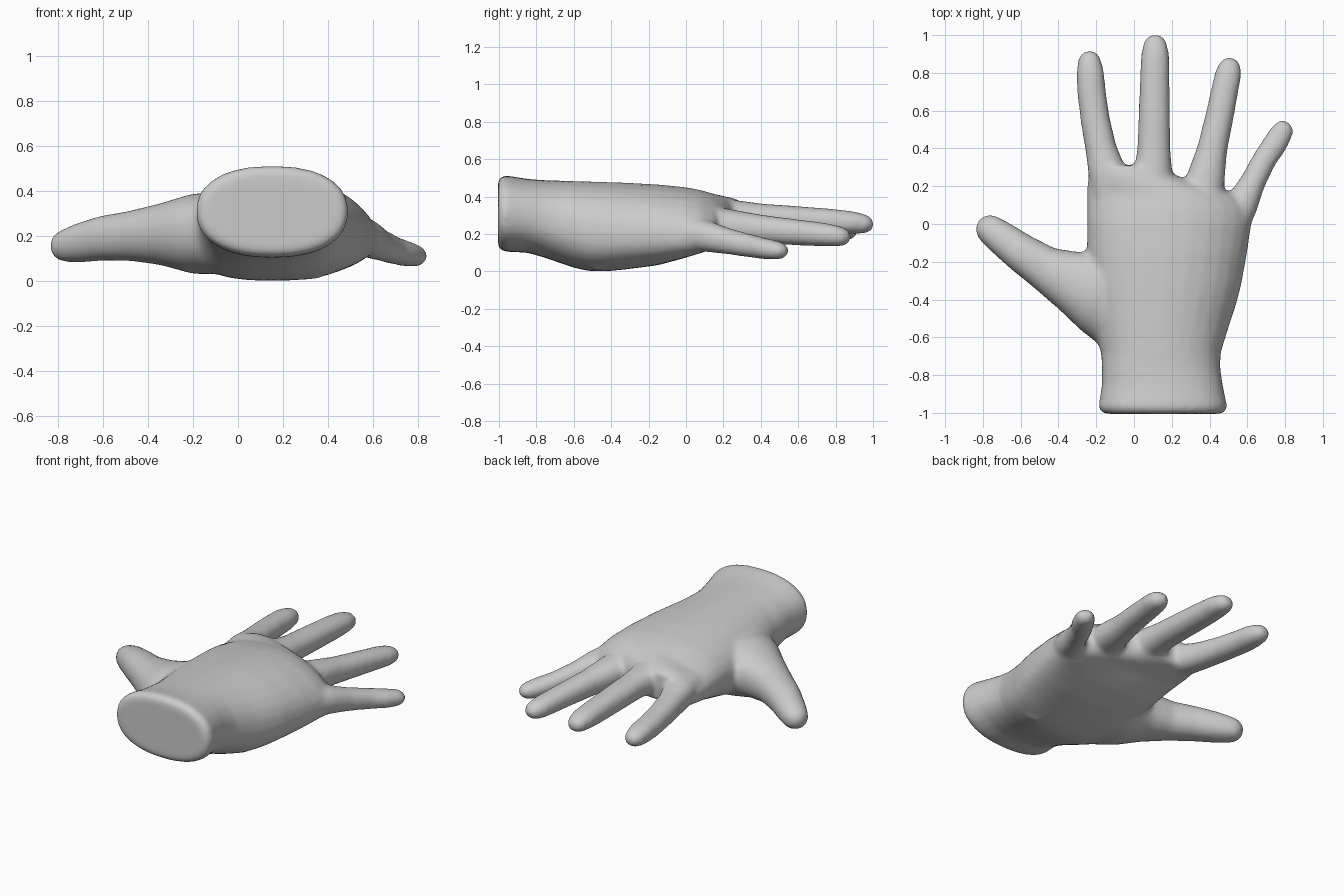
import bpy, bmesh, math
from mathutils import Vector

SIDES = 28
skin = bpy.data.materials.new("plain_grey")
skin.diffuse_color = (0.6, 0.6, 0.6, 1)

bm = bmesh.new()


def loft(rings):
    """Skin a closed tube through rings of points."""
    loops = [[bm.verts.new(p) for p in ring] for ring in rings]
    for a, b in zip(loops, loops[1:]):
        for i in range(SIDES):
            j = (i + 1) % SIDES
            bm.faces.new((a[i], a[j], b[j], b[i]))
    bm.faces.new(loops[0][::-1])
    bm.faces.new(loops[-1])


def oval(power):
    """Unit superellipse points."""
    for i in range(SIDES):
        t = 2 * math.pi * i / SIDES
        c, s = math.cos(t), math.sin(t)
        yield (math.copysign(abs(c) ** (2 / power), c),
               math.copysign(abs(s) ** (2 / power), s))


def palm(sections):
    """Each section: y, left x, right x, bottom z, top z, left drop, right drop."""
    rings = []
    for y, x0, x1, z0, z1, dl, dr in sections:
        cx, hx, cz, hz = (x0 + x1) / 2, (x1 - x0) / 2, (z0 + z1) / 2, (z1 - z0) / 2
        rings.append([(cx + hx * u, y, cz + hz * v - (dr if u > 0 else dl) * u * u)
                      for u, v in oval(2.3)])
    loft(rings)


def digit(stations):
    """Each station: x, y, z, half width, half height; the tip is rounded off."""
    pts = [Vector(s[:3]) for s in stations]
    sizes = [s[3:] for s in stations]
    d = (pts[-1] - pts[-2]).normalized()
    end, (w, h) = pts[-1], sizes[-1]
    for step, shrink in ((0.5, 0.86), (0.85, 0.55), (0.98, 0.22)):
        pts.append(end + d * w * step)
        sizes.append((w * shrink, h * shrink))
    rings = []
    for i, (p, (w, h)) in enumerate(zip(pts, sizes)):
        t = pts[min(i + 1, len(pts) - 1)] - pts[max(i - 1, 0)]
        side = Vector((t.y, -t.x, 0)).normalized()
        up = side.cross(t).normalized()
        rings.append([p + side * w * u + up * h * v for u, v in oval(2.2)])
    loft(rings)


# Wrist and palm, arched across the knuckles
palm([
    (-1.005, -0.165, 0.475, 0.125, 0.495, 0, 0),
    (-0.97, -0.19, 0.495, 0.105, 0.515, 0, 0),
    (-0.85, -0.17, 0.47, 0.10, 0.495, 0, 0),
    (-0.76, -0.17, 0.457, 0.075, 0.488, 0, 0.005),
    (-0.68, -0.175, 0.46, 0.047, 0.486, 0.01, 0.015),
    (-0.60, -0.20, 0.485, 0.02, 0.483, 0.02, 0.025),
    (-0.52, -0.225, 0.51, 0.002, 0.481, 0.03, 0.035),
    (-0.43, -0.24, 0.54, 0.0, 0.478, 0.03, 0.04),
    (-0.33, -0.25, 0.567, 0.01, 0.475, 0.03, 0.045),
    (-0.15, -0.25, 0.60, 0.033, 0.465, 0.02, 0.055),
    (0.00, -0.25, 0.622, 0.075, 0.45, 0.02, 0.075),
    (0.08, -0.25, 0.625, 0.11, 0.435, 0.03, 0.10),
    (0.15, -0.25, 0.57, 0.145, 0.415, 0.04, 0.10),
    (0.20, -0.25, 0.42, 0.16, 0.405, 0.04, 0.06),
    (0.25, -0.24, 0.24, 0.175, 0.393, 0.04, 0.03),
    (0.31, -0.23, 0.13, 0.19, 0.37, 0.04, 0.01),
])

# Pads at the heel of the palm
digit([
    (0.0, -0.62, 0.20, 0.08, 0.08),
    (-0.04, -0.52, 0.16, 0.15, 0.13),
    (-0.06, -0.38, 0.16, 0.16, 0.135),
    (-0.06, -0.25, 0.19, 0.13, 0.125),
])
digit([
    (0.28, -0.62, 0.18, 0.10, 0.10),
    (0.30, -0.48, 0.145, 0.16, 0.142),
    (0.32, -0.32, 0.17, 0.16, 0.145),
    (0.34, -0.15, 0.20, 0.13, 0.14),
])

# Thumb
digit([
    (-0.05, -0.43, 0.21, 0.25, 0.18),
    (-0.19, -0.345, 0.21, 0.235, 0.18),
    (-0.34, -0.30, 0.207, 0.162, 0.138),
    (-0.475, -0.232, 0.20, 0.118, 0.112),
    (-0.60, -0.15, 0.19, 0.102, 0.10),
    (-0.70, -0.075, 0.17, 0.09, 0.088),
    (-0.76, -0.03, 0.157, 0.08, 0.075),
])

# Index finger
digit([
    (-0.10, 0.02, 0.27, 0.10, 0.09),
    (-0.143, 0.28, 0.265, 0.10, 0.09),
    (-0.175, 0.40, 0.25, 0.083, 0.08),
    (-0.205, 0.55, 0.24, 0.078, 0.072),
    (-0.225, 0.70, 0.23, 0.076, 0.068),
    (-0.232, 0.80, 0.225, 0.074, 0.064),
    (-0.235, 0.855, 0.22, 0.064, 0.056),
])

# Middle finger
digit([
    (0.10, 0.05, 0.29, 0.12, 0.10),
    (0.102, 0.28, 0.29, 0.10, 0.09),
    (0.105, 0.40, 0.285, 0.088, 0.078),
    (0.108, 0.60, 0.275, 0.083, 0.074),
    (0.11, 0.80, 0.265, 0.078, 0.068),
    (0.112, 0.90, 0.26, 0.075, 0.06),
    (0.112, 0.94, 0.255, 0.066, 0.054),
])

# Ring finger
digit([
    (0.33, 0.0, 0.265, 0.12, 0.10),
    (0.375, 0.22, 0.245, 0.105, 0.09),
    (0.415, 0.40, 0.225, 0.08, 0.078),
    (0.455, 0.58, 0.21, 0.075, 0.07),
    (0.485, 0.73, 0.197, 0.072, 0.064),
    (0.50, 0.80, 0.19, 0.07, 0.058),
    (0.504, 0.82, 0.187, 0.064, 0.054),
])

# Little finger
digit([
    (0.44, -0.15, 0.23, 0.10, 0.10),
    (0.568, 0.10, 0.19, 0.088, 0.085),
    (0.628, 0.22, 0.162, 0.068, 0.07),
    (0.69, 0.34, 0.137, 0.064, 0.062),
    (0.75, 0.43, 0.12, 0.066, 0.056),
    (0.785, 0.49, 0.112, 0.06, 0.05),
])

bmesh.ops.recalc_face_normals(bm, faces=bm.faces)
mesh = bpy.data.meshes.new("hand")
bm.to_mesh(mesh)
bm.free()
mesh.materials.append(skin)
hand = bpy.data.objects.new("hand", mesh)
bpy.context.collection.objects.link(hand)

# Fuse the parts into one skin and soften the joins
remesh = hand.modifiers.new("fuse", 'REMESH')
remesh.mode = 'VOXEL'
remesh.voxel_size = 0.014
remesh.use_smooth_shade = True
soften = hand.modifiers.new("soften", 'SMOOTH')
soften.factor = 0.5
soften.iterations = 14
